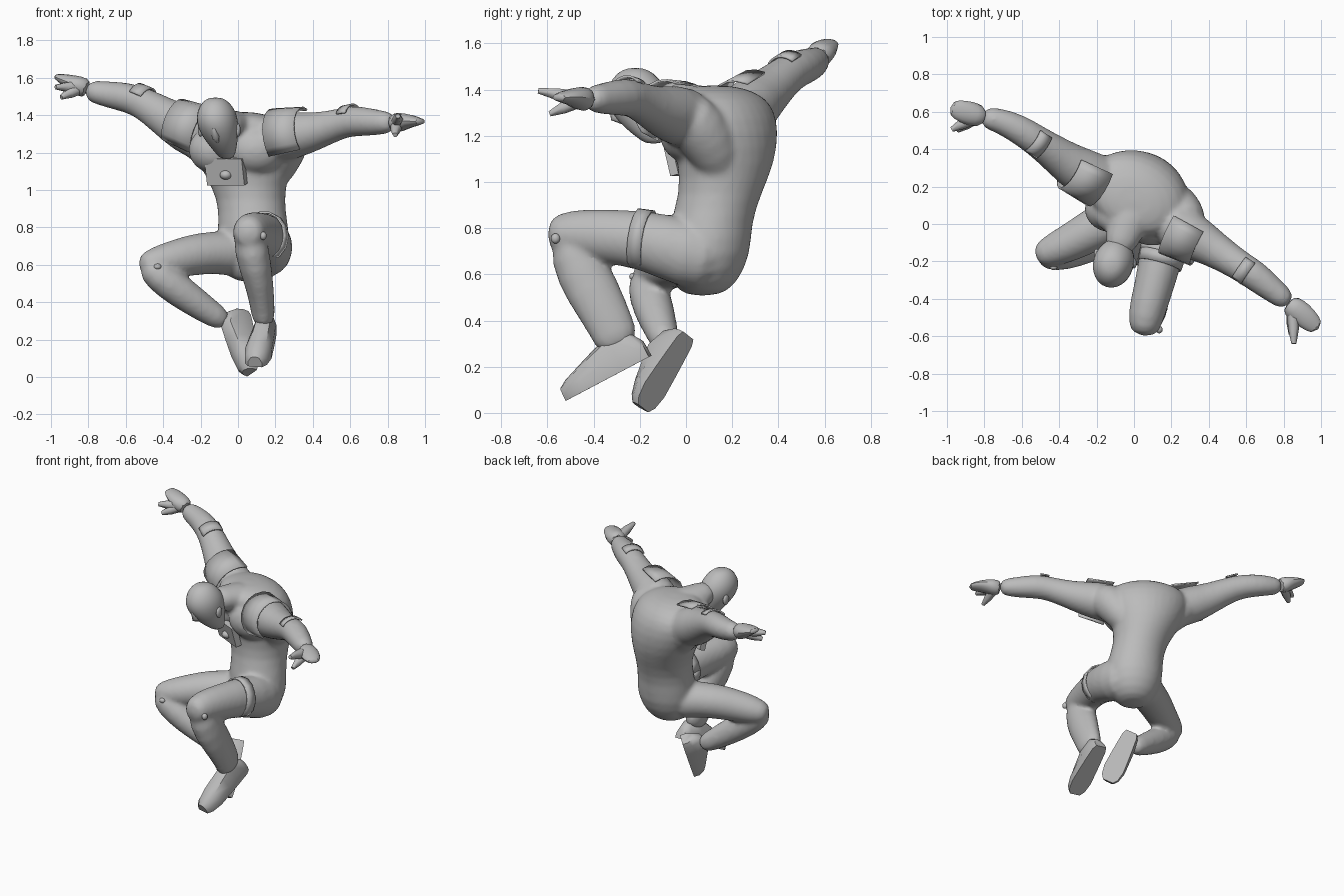
import bpy, bmesh
from math import radians, sin, cos, pi
from mathutils import Vector, Matrix

if "Cube" in bpy.data.objects:
    bpy.data.objects.remove(bpy.data.objects["Cube"])

grey = bpy.data.materials.new("plain grey")
grey.use_nodes = True
grey.diffuse_color = (0.5, 0.5, 0.5, 1)
grey.node_tree.nodes["Principled BSDF"].inputs["Base Color"].default_value = (0.5, 0.5, 0.5, 1)

UP, FRONT = Vector((0, 0, 1)), Vector((0, -1, 0))


def finish(name, bm, angle=50, subsurf=0, thickness=0):
    """Turn a bmesh into a shaded object."""
    bmesh.ops.recalc_face_normals(bm, faces=bm.faces)
    mesh = bpy.data.meshes.new(name)
    bm.to_mesh(mesh)
    bm.free()
    mesh.materials.append(grey)
    ob = bpy.data.objects.new(name, mesh)
    bpy.context.collection.objects.link(ob)
    if thickness:
        mod = ob.modifiers.new("thickness", "SOLIDIFY")
        mod.thickness, mod.offset = thickness, 0
    if subsurf:
        mod = ob.modifiers.new("smooth", "SUBSURF")
        mod.levels = mod.render_levels = subsurf
    bpy.ops.object.select_all(action="DESELECT")
    ob.select_set(True)
    bpy.context.view_layer.objects.active = ob
    bpy.ops.object.shade_smooth_by_angle(angle=radians(angle))
    return ob


def skin(bm, rings, closed=True):
    """Bridge successive rings of points with quads."""
    rows = [[bm.verts.new(p) for p in ring] for ring in rings]
    n = len(rows[0])
    for r, s in zip(rows, rows[1:]):
        for i in range(n if closed else n - 1):
            j = (i + 1) % n
            bm.faces.new((r[i], r[j], s[j], s[i]))
    return rows


def rings_along(secs, ref, angles, yaws=None):
    """Elliptical rings (x, y, z, side radius, up radius) along a path."""
    pts = [Vector(s[:3]) for s in secs]
    rings = []
    for i, s in enumerate(secs):
        t = (pts[min(i + 1, len(pts) - 1)] - pts[max(i - 1, 0)]).normalized()
        if yaws:
            f = radians(yaws[0] + (yaws[1] - yaws[0]) * i / (len(secs) - 1))
            side, up = Vector((cos(f), -sin(f), 0)), Vector((sin(f), cos(f), 0))
        else:
            side = t.cross(ref).normalized()
            up = side.cross(t)
        a, b = s[3], s[-1]
        rings.append([pts[i] + side * a * cos(q) + up * b * sin(q) for q in angles])
    return rings


def tube(bm, secs, ref=UP, yaws=None, sides=12):
    """Add a closed tube to a bmesh."""
    angles = [2 * pi * i / sides for i in range(sides)]
    secs = [(*s[:3], s[3] * 1.03, s[-1] * 1.03) for s in secs]
    rows = skin(bm, rings_along(secs, ref, angles, yaws))
    bm.faces.new(rows[0])
    bm.faces.new(rows[-1])


def loft(name, secs, ref=UP, yaws=None, sides=12, subsurf=1):
    bm = bmesh.new()
    tube(bm, secs, ref, yaws, sides)
    return finish(name, bm, 60, subsurf)


def shell(name, secs, start, end, ref=UP, steps=8):
    """Open armour plate wrapped part way around a limb."""
    bm = bmesh.new()
    angles = [radians(start + (end - start) * i / steps) for i in range(steps + 1)]
    skin(bm, rings_along(secs, ref, angles), closed=False)
    return finish(name, bm, 40, thickness=0.01)


def lump(bm, centre, size):
    """Add an ellipsoid to a bmesh."""
    bmesh.ops.create_uvsphere(bm, u_segments=16, v_segments=10, radius=1,
                              matrix=Matrix.Translation(centre) @ Matrix.Diagonal((*size, 1)))


def ball(name, centre, size):
    bm = bmesh.new()
    lump(bm, centre, size)
    return finish(name, bm)


def boot(name, heel, toe, up):
    """Flat-soled boot made of D-shaped sections from heel to toe."""
    heel, toe, up = Vector(heel), Vector(toe), Vector(up)
    along = toe - heel
    up = (up - along * up.dot(along) / along.length_squared).normalized()
    side = along.normalized().cross(up)
    rings = []
    for t, w, h in ((0, .038, .08), (.08, .052, .13), (.3, .06, .165),
                    (.5, .066, .14), (.75, .072, .105), (.92, .06, .08), (1, .038, .06)):
        outline = ((-1, 0), (-1, .45), (-.6, .9), (0, 1), (.6, .9), (1, .45), (1, 0))
        rings.append([heel + along * t + side * w * u + up * h * v for u, v in outline])
    bm = bmesh.new()
    rows = skin(bm, rings)
    bm.faces.new(rows[0])
    bm.faces.new(rows[-1])
    return finish(name, bm, 45)


def hand(side, wrist, knuckle, fingertips, *digits):
    """Mitten of closed fingers plus loose digits."""
    w, k, f = Vector(wrist), Vector(knuckle), Vector(fingertips)
    loft(side + "_palm", [(*w, .055, .06), (*w.lerp(k, .5), .07, .055), (*k, .066, .036), (*f, .045, .016)], sides=8)
    for i, tip in enumerate(digits):
        tip = Vector(tip)
        loft(f"{side}_digit_{i + 1}", [(*w.lerp(k, .3), .035), (*w.lerp(k, .3).lerp(tip, .6), .028), (*tip, .013)],
             sides=6, subsurf=0)


# Body: torso twisting from hips to shoulders, fused with the limbs
body = bmesh.new()
tube(body, [(.07, .07, .505, .07), (.075, .08, .555, .15, .14), (.085, .1, .69, .2, .18),
            (.08, .105, .82, .185, .175), (.07, .15, .95, .175, .175), (.045, .175, 1.08, .225, .205),
            (.03, .17, 1.22, .28, .22), (.01, .155, 1.33, .285, .205), (0, .13, 1.39, .21, .165),
            (0, .12, 1.42, .09, .07)], yaws=(10, 32), sides=16)
# Chest and side muscles
lump(body, (-.12, .08, 1.215), (.15, .13, .13))
lump(body, (.1, .0, 1.215), (.16, .12, .13))
lump(body, (-.02, .05, 1.3), (.2, .13, .1))
tube(body, [(.15, .17, 1.0, .07), (.2, .13, 1.13, .12), (.25, .05, 1.25, .13), (.31, -.03, 1.32, .1)])
tube(body, [(-.02, .22, 1.02, .07), (-.08, .22, 1.13, .1), (-.16, .24, 1.25, .13), (-.28, .29, 1.34, .11)])
# Neck
tube(body, [(.01, .1, 1.33, .13, .1), (-.04, -.02, 1.345, .1, .08), (-.1, -.17, 1.36, .08)])
# Left and right arm
tube(body, [(.13, .05, 1.26, .14), (.3, -.06, 1.295, .13), (.43, -.135, 1.315, .098),
            (.56, -.22, 1.36, .08), (.64, -.27, 1.37, .084), (.74, -.35, 1.36, .07), (.84, -.43, 1.36, .056)])
tube(body, [(-.13, .22, 1.25, .14), (-.29, .28, 1.33, .13), (-.4, .36, 1.395, .102),
            (-.52, .445, 1.475, .084), (-.62, .51, 1.5, .08), (-.72, .555, 1.515, .068), (-.82, .575, 1.535, .056)])
# Left leg: thigh raised forward, shin hanging back
tube(body, [(.15, .16, .66, .13, .14), (.175, 0, .69, .13, .155), (.145, -.18, .752, .118, .127),
            (.1, -.36, .765, .105, .12), (.06, -.5, .775, .1, .108), (.05, -.605, .77, .07, .075)])
tube(body, [(.055, -.51, .82, .075, .06), (.07, -.485, .68, .098, .118), (.11, -.4, .52, .08, .12),
            (.13, -.33, .39, .066, .102), (.14, -.28, .27, .062, .1)], FRONT)
# Right leg: thigh swung outward, shin folded inward
tube(body, [(.02, .1, .66, .14, .14), (-.08, .04, .665, .125, .115), (-.2, -.02, .662, .118, .114),
            (-.32, -.09, .635, .105), (-.43, -.14, .61, .092), (-.53, -.18, .59, .06)])
tube(body, [(-.5, -.17, .61, .06), (-.43, -.17, .545, .09), (-.3, -.14, .45, .09),
            (-.18, -.11, .365, .074), (-.05, -.08, .28, .06)], FRONT)
figure = finish("body", body, 180, subsurf=1)
fuse = figure.modifiers.new("fuse", "REMESH")
fuse.mode, fuse.voxel_size, fuse.use_smooth_shade = "VOXEL", 0.014, True
blend = figure.modifiers.new("blend", "SMOOTH")
blend.factor, blend.iterations = 0.5, 6

# Bowed head
loft("head", [(-.12, -.22, 1.495, .03), (-.12, -.22, 1.475, .07, .08), (-.115, -.215, 1.42, .105, .125),
              (-.11, -.21, 1.36, .112, .14), (-.1, -.2, 1.3, .1, .125), (-.08, -.18, 1.24, .075, .095),
              (-.065, -.15, 1.19, .05, .06), (-.06, -.14, 1.165, .03, .035)], yaws=(15, 15))
loft("nose", [(-.13, -.32, 1.33, .012), (-.12, -.31, 1.28, .02), (-.11, -.27, 1.26, .012)], FRONT, sides=6, subsurf=0)
ball("left_ear", (.0, -.21, 1.32), (.014, .028, .036))
ball("right_ear", (-.2, -.16, 1.32), (.014, .028, .036))

# Chest box with its domed button
bm = bmesh.new()
bmesh.ops.create_cube(bm, size=1, matrix=Matrix.Diagonal((.22, .04, .145, 1)))
box = finish("chest_box", bm)
box.location, box.rotation_euler = (-.065, -.02, 1.1), (.25, 0, radians(-25))
ball("chest_button", (-.065, -.035, 1.08), (.032, .03, .025))

# Hands
hand("left", (.82, -.42, 1.355), (.92, -.5, 1.37), (.99, -.565, 1.365), (.855, -.64, 1.395), (.84, -.59, 1.295))
hand("right", (-.8, .57, 1.535), (-.91, .6, 1.585), (-.985, .625, 1.61), (-.975, .505, 1.55), (-.945, .5, 1.495))

# Shoulder plates and forearm guards
shell("left_shoulder_plate", [(.2, -.02, 1.285, .148), (.36, -.1, 1.31, .132)], -45, 115)
shell("right_shoulder_plate", [(-.18, .23, 1.3, .146), (-.34, .31, 1.36, .13)], 65, 225)
shell("left_forearm_guard", [(.57, -.225, 1.365, .082), (.62, -.26, 1.37, .088)], 30, 130)
shell("right_forearm_guard", [(-.49, .425, 1.46, .087), (-.55, .465, 1.485, .087)], 50, 150)

# Boots, thigh strap and knee studs
boot("left_boot", (.16, -.155, .245), (.09, -.515, .055), (0, -.46, .89))
boot("right_boot", (.03, .01, .335), (.075, -.185, .02), (-.72, -.52, .4))
shell("thigh_strap", [(.152, -.16, .748, .12, .128), (.135, -.22, .757, .116, .127)], 0, 360, steps=14)
ball("left_knee_stud", (.135, -.565, .755), (.018, .02, .022))
ball("right_knee_stud", (-.43, -.23, .59), (.02, .016, .016))
